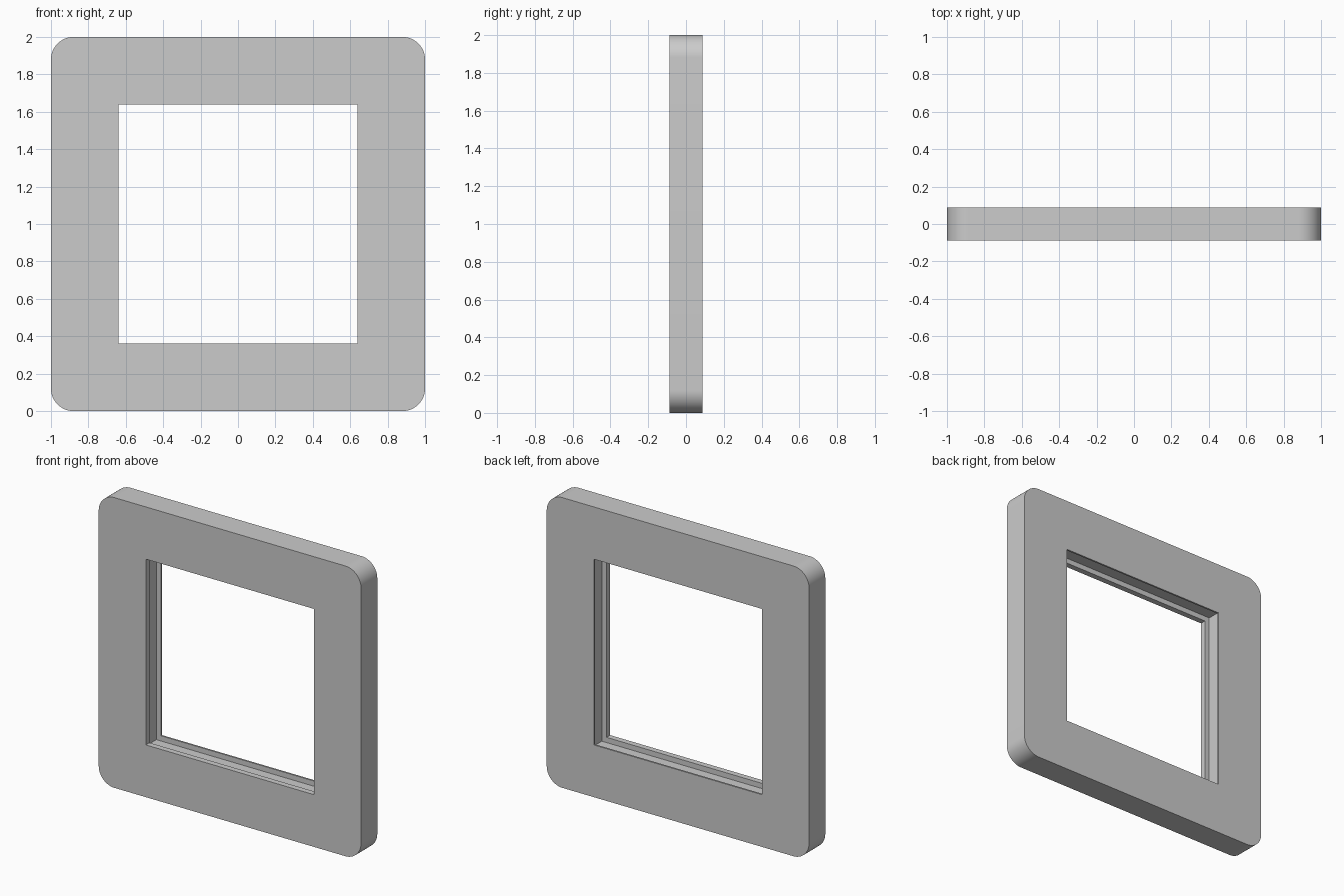
import bpy
import bmesh

cube = bpy.data.objects.get("Cube")
if cube:
    bpy.data.objects.remove(cube, do_unlink=True)

DEPTH = 0.177        # frame thickness
OPENING = 1.28       # clear opening side
GROOVE = 0.036       # channel depth into the frame
FRONT_LIP, BACK_LIP = 0.04, 0.012
RADIUS = 0.12        # outer corner radius

grey = bpy.data.materials.new("plain grey")
grey.use_nodes = True
COLOUR = (0.6, 0.6, 0.6, 1)
grey.diffuse_color = COLOUR
grey.node_tree.nodes["Principled BSDF"].inputs["Base Color"].default_value = COLOUR


def slab(name, side, y0, y1, radius=0):
    """Square slab in the x-z plane from y0 to y1, with optional round corners."""
    bm = bmesh.new()
    bmesh.ops.create_cube(bm, size=1)
    for v in bm.verts:
        v.co.x *= side
        v.co.y = y0 if v.co.y < 0 else y1
        v.co.z = v.co.z * side + 1
    if radius:
        edges = [e for e in bm.edges
                 if abs(e.verts[0].co.y - e.verts[1].co.y) > 0.01]
        bmesh.ops.bevel(bm, geom=edges, offset=radius, segments=16,
                        profile=0.5, affect='EDGES')
    mesh = bpy.data.meshes.new(name)
    bm.to_mesh(mesh)
    bm.free()
    mesh.materials.append(grey)
    ob = bpy.data.objects.new(name, mesh)
    bpy.context.collection.objects.link(ob)
    return ob


# Outer body
half = DEPTH / 2
frame = slab("square_frame", 2, -half, half, RADIUS)

# Opening through the body, then the wider channel for a pane
cutters = [
    slab("opening_cutter", OPENING, -0.3, 0.3),
    slab("channel_cutter", OPENING + 2 * GROOVE, -half + FRONT_LIP, half - BACK_LIP),
]
bpy.context.view_layer.objects.active = frame
frame.select_set(True)
for cutter in cutters:
    cutter.hide_render = True
    mod = frame.modifiers.new("cut", 'BOOLEAN')
    mod.operation = 'DIFFERENCE'
    mod.solver = 'EXACT'
    mod.object = cutter
    bpy.ops.object.modifier_apply(modifier=mod.name)
    bpy.data.objects.remove(cutter, do_unlink=True)

# Smooth round corners, crisp everywhere else
bpy.ops.object.shade_smooth_by_angle(angle=0.5)
